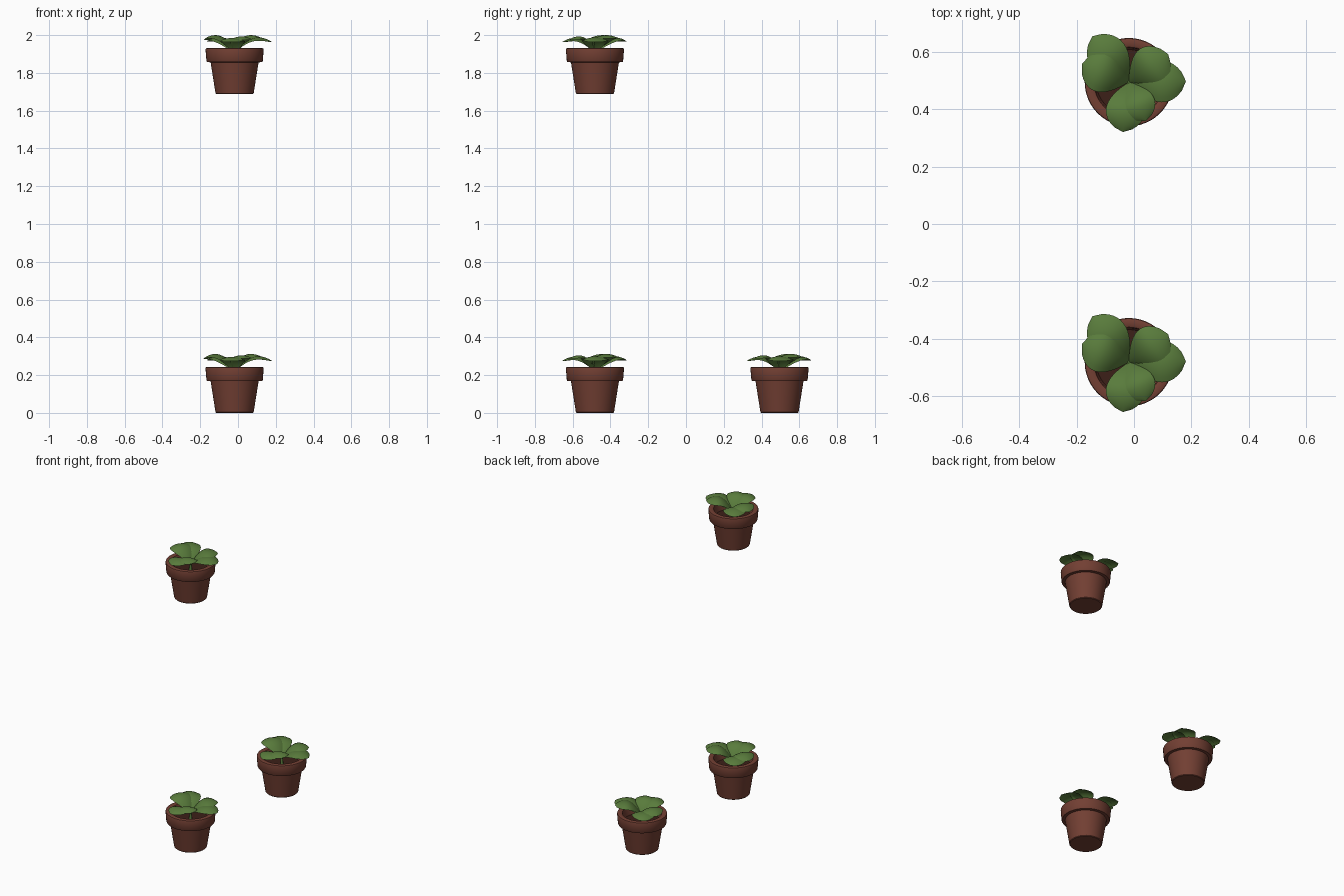
import bpy, math
from mathutils import Vector

if "Cube" in bpy.data.objects:
    bpy.data.objects.remove(bpy.data.objects["Cube"])


def material(name, color):
    m = bpy.data.materials.new(name)
    m.diffuse_color = (*color, 1)
    m.use_nodes = True
    m.node_tree.nodes["Principled BSDF"].inputs["Base Color"].default_value = m.diffuse_color
    return m


CLAY = material("terracotta", (0.17, 0.05, 0.033))
SOIL = material("dark_soil", (0.045, 0.014, 0.009))
LEAF = material("leaf_green", (0.10, 0.20, 0.045))


def add_mesh(name, verts, faces, mat, loc):
    me = bpy.data.meshes.new(name)
    me.from_pydata(verts, [], faces)
    me.materials.append(mat)
    ob = bpy.data.objects.new(name, me)
    ob.location = loc
    bpy.context.collection.objects.link(ob)
    bpy.context.view_layer.objects.active = ob
    bpy.ops.object.select_all(action='DESELECT')
    ob.select_set(True)
    bpy.ops.object.shade_smooth_by_angle(angle=math.radians(35))
    return ob


def lathe(name, profile, mat, loc, n=48):
    # revolve an (r, z) profile; both ends are capped
    verts = [(r * math.cos(math.tau * i / n), r * math.sin(math.tau * i / n), z)
             for r, z in profile for i in range(n)]
    faces = [(k * n + i, k * n + (i + 1) % n, (k + 1) * n + (i + 1) % n, (k + 1) * n + i)
             for k in range(len(profile) - 1) for i in range(n)]
    faces.append(tuple(reversed(range(n))))
    faces.append(tuple(range((len(profile) - 1) * n, len(profile) * n)))
    return add_mesh(name, verts, faces, mat, loc)


def leaf(name, tip, half_width, base_z, peak_z, tip_z, loc, rows=14, cols=8):
    # arched blade: rises steeply from the centre, then droops to a point
    tip = Vector(tip)
    length = tip.length
    d = tip.normalized()
    side = Vector((-d.y, d.x))
    a, b = 1.0, 0.72
    p = a / (a + b)
    norm = p ** a * (1 - p) ** b
    verts = []
    for j in range(rows + 1):
        t = j / rows
        w = half_width * max(t ** a * (1 - t) ** b / norm, 0.004)
        s = 0.62
        if t < s:
            z = peak_z - (peak_z - base_z) * (1 - t / s) ** 2
        else:
            z = peak_z - (peak_z - tip_z) * ((t - s) / (1 - s)) ** 2
        for i in range(cols + 1):
            u = 2 * i / cols - 1
            q = d * (length * t) + side * (w * u)
            verts.append((q.x, q.y, z - 0.25 * w * u * u))
    m = cols + 1
    faces = [(j * m + i, (j + 1) * m + i, (j + 1) * m + i + 1, j * m + i + 1)
             for j in range(rows) for i in range(cols)]
    return add_mesh(name, verts, faces, LEAF, loc)


# pot wall from outer foot, over the collar, down to the inner floor
POT = [(0.097, 0), (0.101, 0.004), (0.127, 0.168), (0.146, 0.169), (0.149, 0.174),
       (0.154, 0.236), (0.152, 0.241), (0.147, 0.243), (0.128, 0.243),
       (0.122, 0.240), (0.119, 0.234), (0.112, 0.17), (0.09, 0.03)]

# tip xy, half width, base z, peak z, tip z
LEAVES = [((0.199, 0.003), 0.072, 0.215, 0.300, 0.275),
          ((-0.021, -0.174), 0.068, 0.215, 0.297, 0.275),
          ((0.060, -0.135), 0.058, 0.22, 0.305, 0.287),
          ((-0.164, 0.063), 0.072, 0.22, 0.312, 0.285),
          ((-0.127, 0.160), 0.070, 0.215, 0.300, 0.278),
          ((0.137, 0.098), 0.072, 0.22, 0.312, 0.295)]

# two pots on the ground, one raised above the front pot
for k, loc in enumerate([(-0.018, -0.482, 0), (-0.018, 0.495, 0), (-0.018, -0.482, 1.688)]):
    lathe(f"pot_{k}", POT, CLAY, loc)
    lathe(f"soil_{k}", [(0.112, 0.165), (0.114, 0.185)], SOIL, loc)
    lathe(f"stem_{k}", [(0.010, 0.18), (0.007, 0.225)], LEAF, loc, 12)
    for i, spec in enumerate(LEAVES):
        leaf(f"leaf_{k}_{i}", *spec, loc)
